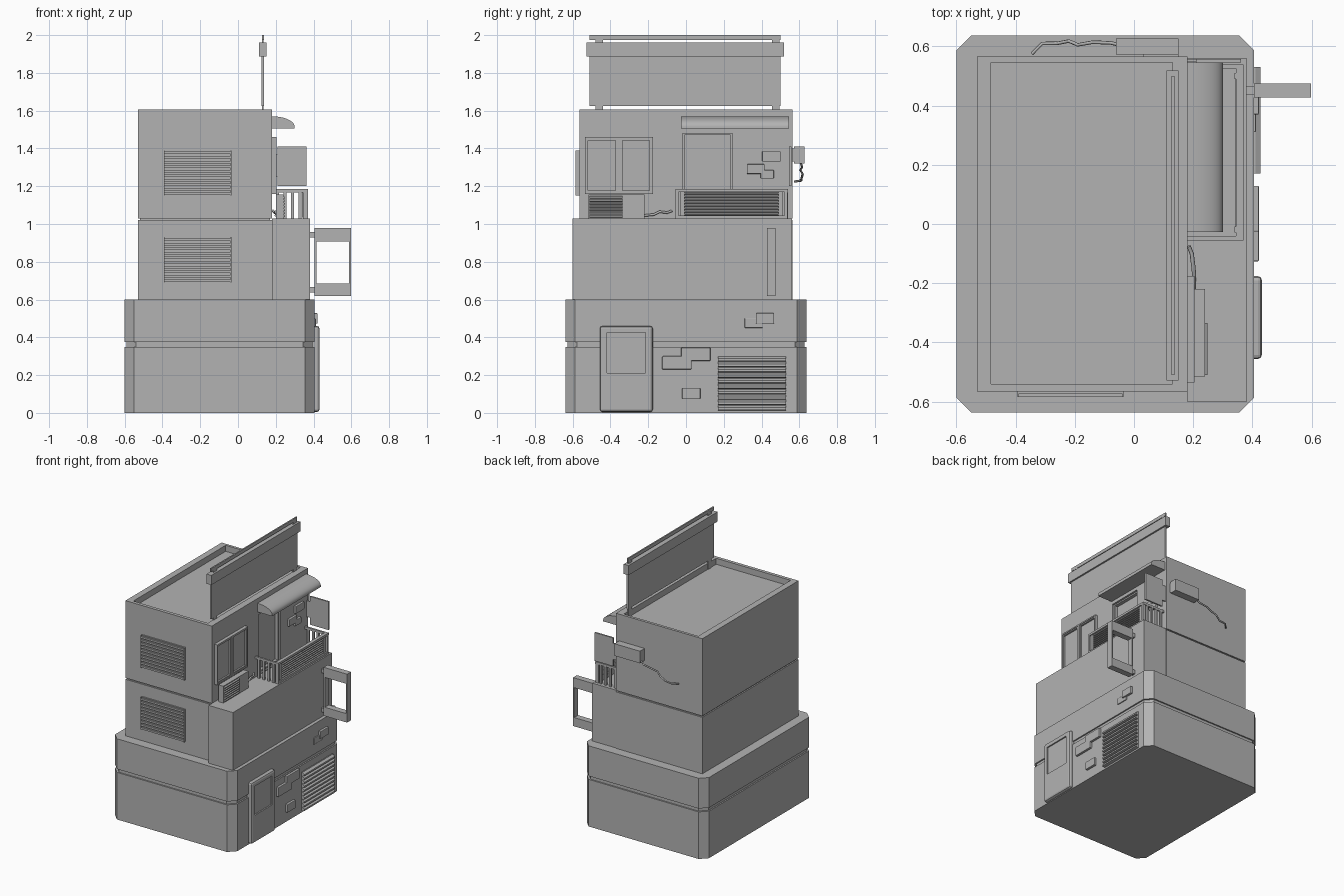
import bpy, math

cube = bpy.data.objects.get("Cube")
if cube:
    bpy.data.objects.remove(cube, do_unlink=True)

grey = bpy.data.materials.new("plain grey")
grey.use_nodes = True
tone = (0.45, 0.45, 0.45, 1)
grey.diffuse_color = tone
grey.node_tree.nodes["Principled BSDF"].inputs["Base Color"].default_value = tone


def add(name, verts, faces):
    mesh = bpy.data.meshes.new(name)
    mesh.from_pydata(verts, [], faces)
    mesh.materials.append(grey)
    ob = bpy.data.objects.new(name, mesh)
    bpy.context.scene.collection.objects.link(ob)
    return ob


def prism(name, outline, lo, hi, axis="z"):
    """Extrude a counter-clockwise outline along z, or an x-z outline along y."""
    n = len(outline)
    if axis == "z":
        verts = [(a, b, h) for h in (lo, hi) for a, b in outline]
    else:
        verts = [(a, h, b) for h in (hi, lo) for a, b in outline]
    faces = [tuple(range(n - 1, -1, -1)), tuple(range(n, 2 * n))]
    faces += [(i, (i + 1) % n, n + (i + 1) % n, n + i) for i in range(n)]
    return add(name, verts, faces)


def box(name, x, y, z, bevel=0):
    ob = prism(name, [(x[0], y[0]), (x[1], y[0]), (x[1], y[1]), (x[0], y[1])], *z)
    if bevel:
        mod = ob.modifiers.new("Bevel", "BEVEL")
        mod.width = bevel
        mod.segments = 2
    return ob


def cut(ob, x, y, z):
    cutter = box("cutter", x, y, z)
    cutter.hide_render = True
    cutter.hide_viewport = True
    mod = ob.modifiers.new("Cut", "BOOLEAN")
    mod.object = cutter
    mod.solver = "EXACT"


def base_tier(name, z, inset=0):
    x0, x1, y, c = -0.6 + inset, 0.405 - inset, 0.637 - inset, 0.05
    prism(name, [(x0 + c, -y), (x1 - c, -y), (x1, -y + c), (x1, y - c),
                 (x1 - c, y), (x0 + c, y), (x0, y - c), (x0, -y + c)], *z)


def side_frame(name, x, y, z, t):
    """Rectangular frame lying on a wall that faces +x."""
    ob = box(name, x, y, z)
    cut(ob, (x[0] - 0.1, x[1] + 0.1), (y[0] + t, y[1] - t), (z[0] + t, z[1] - t))
    return ob


def slats(name, x, y, z, count, axis):
    """Sloped louvres: saw-tooth profile reaching out along the given axis."""
    step = (z[1] - z[0]) / count
    for i in range(count):
        a = z[0] + i * step
        if axis == "x":
            prism(name, [(x[0], a), (x[1], a + step * 0.15), (x[1], a + step * 0.55),
                         (x[0], a + step * 0.95)], *y, axis="y")
        else:
            box(name, x, y, (a + step * 0.15, a + step * 0.7))


def wire(name, points, radius):
    curve = bpy.data.curves.new(name, "CURVE")
    curve.dimensions = "3D"
    curve.bevel_depth = radius
    curve.bevel_resolution = 1
    curve.use_fill_caps = True
    line = curve.splines.new("POLY")
    line.points.add(len(points) - 1)
    for p, co in zip(line.points, points):
        p.co = (*co, 1)
    curve.materials.append(grey)
    bpy.context.scene.collection.objects.link(bpy.data.objects.new(name, curve))


# Ground floor with chamfered corners and a groove
base_tier("base_lower", (0, 0.35))
base_tier("base_groove", (0.35, 0.375), 0.01)
base_tier("base_upper", (0.375, 0.6))

# Upper storeys
wall_x, wall_y = (-0.53, 0.18), (-0.565, 0.565)
box("second_storey", wall_x, wall_y, (0.6, 1.02))
box("storey_groove", (-0.52, 0.17), (-0.555, 0.555), (1.02, 1.03))
box("side_extension", (0.18, 0.38), (-0.602, 0.56), (0.6, 1.03))
top = box("third_storey", wall_x, wall_y, (1.03, 1.605))
cut(top, (-0.483, 0.13), (-0.54, 0.545), (1.56, 1.7))
cut(top, (0.14, 0.3), (-0.018, 0.245), (1.035, 1.48))
side_frame("balcony_door_frame", (0.14, 0.165), (-0.018, 0.245), (1.035, 1.48), 0.01)

# Roof billboard
box("billboard_panel", (0.125, 0.138), (-0.51, 0.5), (1.625, 1.96))
box("billboard_cap", (0.11, 0.15), (-0.528, 0.518), (1.888, 1.96))
box("billboard_top", (0.127, 0.137), (-0.51, 0.5), (1.975, 2.0))
for y in (-0.46, 0.475):
    box("billboard_post", (0.126, 0.136), (y - 0.02, y + 0.02), (1.56, 1.98))

# Front vents
for z in (0.69, 1.15):
    box("front_vent_back", (-0.393, -0.035), (-0.572, -0.56), (z, z + 0.24))
    slats("front_vent_slat", (-0.393, -0.035), (-0.584, -0.57), (z, z + 0.24), 10, "y")
    for x in (-0.393, -0.04):
        box("front_vent_side", (x, x + 0.005), (-0.584, -0.56), (z, z + 0.24))

# Side window with two panes
win_y, win_z = (-0.535, -0.175), (1.16, 1.46)
box("window_back", (0.17, 0.188), win_y, win_z)
side_frame("window_frame", (0.18, 0.205), win_y, win_z, 0.01)
for y in ((-0.526, -0.365), (-0.345, -0.184)):
    side_frame("window_sash", (0.18, 0.2), y, (1.17, 1.45), 0.008)
box("window_mullion", (0.18, 0.205), (-0.365, -0.345), (1.17, 1.45))

# Air conditioner on the ledge with its pipe
box("ledge_unit", (0.2, 0.24), (-0.515, -0.22), (1.03, 1.155))
slats("ledge_unit_slat", (0.238, 0.249), (-0.51, -0.335), (1.035, 1.15), 7, "x")
wire("ledge_pipe", [(0.2, -0.22, 1.045), (0.203, -0.17, 1.05), (0.2, -0.14, 1.065),
                    (0.195, -0.1, 1.06), (0.185, -0.075, 1.07)], 0.007)

# Rounded awning
arc = [(0.18 + 0.12 * math.sin(a), 1.515 + 0.055 * math.cos(a))
       for a in (math.radians(9 * i) for i in range(11))]
awning = prism("awning", [(0.18, 1.505), (0.3, 1.505)] + arc[::-1], -0.027, 0.545, "y")
for o in bpy.context.selected_objects:
    o.select_set(False)
awning.select_set(True)
bpy.context.view_layer.objects.active = awning
bpy.ops.object.shade_smooth_by_angle(angle=math.radians(30))

# Balcony railing
side_frame("balcony_front_frame", (0.345, 0.37), (-0.055, 0.537), (1.03, 1.185), 0.016)
slats("balcony_slat", (0.342, 0.36), (-0.018, 0.5), (1.045, 1.172), 8, "x")
for y in (-0.018, 0.5):
    box("balcony_inner_post", (0.34, 0.362), (y - 0.01, y + 0.01), (1.035, 1.18))
for y in (-0.055, 0.525):
    box("balcony_side_rail", (0.18, 0.37), (y, y + 0.014), (1.168, 1.185))
    for x in (0.2, 0.24, 0.28, 0.32):
        box("balcony_bar", (x, x + 0.016), (y, y + 0.014), (1.03, 1.17))

# Projecting signs at the rear corner
box("corner_plate", (0.21, 0.362), (0.546, 0.558), (1.2, 1.41))
box("corner_plate_arm", (0.17, 0.22), (0.548, 0.556), (1.25, 1.37))
sign_y = (0.428, 0.474)
for z in ((0.62, 0.685), (0.907, 0.98)):
    box("hanging_sign_end", (0.405, 0.598), sign_y, z)
    mid = sum(z) / 2
    box("hanging_sign_bracket", (0.37, 0.41), (0.438, 0.464), (mid - 0.015, mid + 0.015))
for x in (0.405, 0.588):
    box("hanging_sign_side", (x, x + 0.01), sign_y, (0.62, 0.98))

# Rear utility box and loose cable
box("utility_box", (-0.06, 0.15), (0.572, 0.627), (1.32, 1.41))
box("utility_box_mount", (0.03, 0.15), (0.56, 0.575), (1.33, 1.4))
wire("loose_cable", [(-0.05, 0.605, 1.335), (-0.08, 0.612, 1.31), (-0.14, 0.614, 1.3),
                     (-0.19, 0.605, 1.285), (-0.22, 0.618, 1.265), (-0.26, 0.61, 1.235),
                     (-0.31, 0.61, 1.23), (-0.345, 0.575, 1.225)], 0.006)

# Street door
door = box("street_door", (0.38, 0.432), (-0.456, -0.176), (0.005, 0.46), 0.014)
cut(door, (0.422, 0.5), (-0.418, -0.215), (0.21, 0.425))

# Roller shutter
box("shutter_back", (0.39, 0.41), (0.17, 0.53), (0.012, 0.3))
slats("shutter_slat", (0.408, 0.428), (0.17, 0.53), (0.012, 0.3), 10, "x")

# Loose bricks standing proud of the walls
for x, y, z, w, h in ((0.405, -0.026, 0.275, 0.155, 0.07), (0.405, -0.126, 0.23, 0.155, 0.07),
                      (0.405, -0.02, 0.073, 0.096, 0.06), (0.405, 0.37, 0.473, 0.096, 0.055),
                      (0.395, 0.31, 0.45, 0.096, 0.05), (0.18, 0.403, 1.33, 0.098, 0.055),
                      (0.18, 0.322, 1.265, 0.094, 0.052), (0.18, 0.395, 1.24, 0.07, 0.045)):
    box("wall_brick", (x - 0.03, x + 0.017), (y, y + w), (z, z + h), 0.004)
